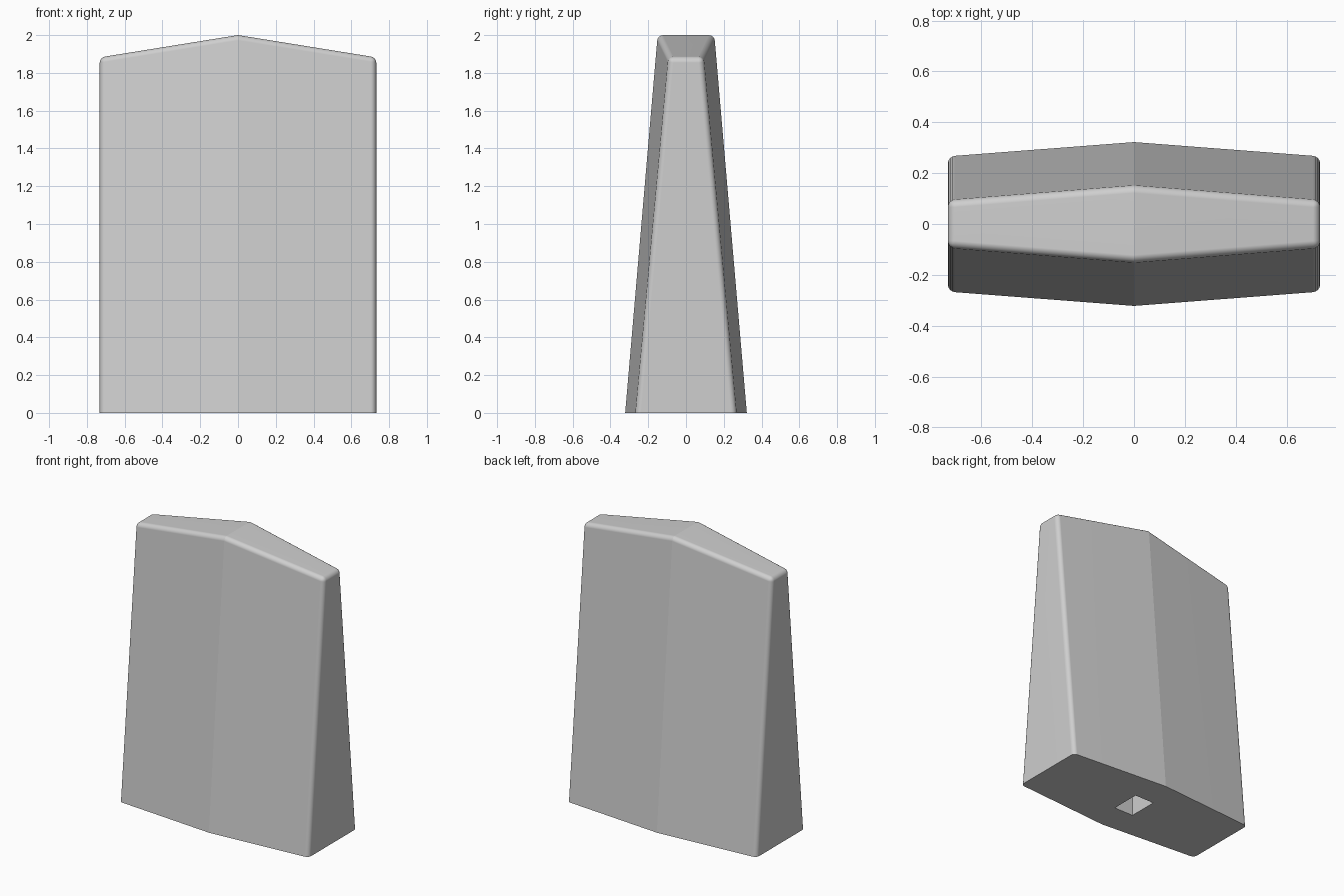
import bpy
import bmesh

if "Cube" in bpy.data.objects:
    bpy.data.objects.remove(bpy.data.objects["Cube"], do_unlink=True)

grey = bpy.data.materials.new("plain_grey")
grey.use_nodes = True
colour = (0.62, 0.62, 0.62, 1)
grey.diffuse_color = colour
grey.node_tree.nodes["Principled BSDF"].inputs["Base Color"].default_value = colour


def make_object(name, bm):
    bmesh.ops.recalc_face_normals(bm, faces=bm.faces)
    mesh = bpy.data.meshes.new(name)
    bm.to_mesh(mesh)
    bm.free()
    mesh.materials.append(grey)
    obj = bpy.data.objects.new(name, mesh)
    bpy.context.collection.objects.link(obj)
    return obj


# Tapered six-sided body with a peaked top
HALF_W = 0.732


def ring(bm, side_y, side_z, mid_y, mid_z):
    points = [(HALF_W, -side_y, side_z), (HALF_W, side_y, side_z), (0, mid_y, mid_z),
              (-HALF_W, side_y, side_z), (-HALF_W, -side_y, side_z), (0, -mid_y, mid_z)]
    return [bm.verts.new(p) for p in points]


bm = bmesh.new()
base = ring(bm, 0.266, 0, 0.322, 0)
top = ring(bm, 0.092, 1.882, 0.15, 2)
bm.faces.new(base)
for i in range(6):
    j = (i + 1) % 6
    bm.faces.new((base[i], base[j], top[j], top[i]))
bm.faces.new((top[0], top[1], top[2], top[5]))
bm.faces.new((top[2], top[3], top[4], top[5]))

# Rounded corners and top rim; the centre ridge and the base stay crisp
soft = [e for e in bm.edges
        if any(v.co.z > 1 for v in e.verts) and any(abs(v.co.x) > 0.1 for v in e.verts)]
bmesh.ops.bevel(bm, geom=soft, offset=0.028, segments=4, profile=0.5, affect='EDGES')
body = make_object("body", bm)

# Rectangular socket in the underside
bm = bmesh.new()
bmesh.ops.create_cube(bm, size=1)
bmesh.ops.scale(bm, vec=(0.15, 0.21, 1.0), verts=bm.verts)
cutter = make_object("socket_cutter", bm)
cutter.hide_render = True

cut = body.modifiers.new("socket", 'BOOLEAN')
cut.operation = 'DIFFERENCE'
cut.solver = 'EXACT'
cut.object = cutter
bpy.context.view_layer.objects.active = body
body.select_set(True)
bpy.ops.object.modifier_apply(modifier=cut.name)
bpy.data.objects.remove(cutter, do_unlink=True)

# Smooth shading, with creases along the ridge, base rim and socket
bm = bmesh.new()
bm.from_mesh(body.data)
for face in bm.faces:
    face.smooth = True
for edge in bm.edges:
    on_ridge = all(abs(v.co.x) < 0.001 for v in edge.verts)
    sharp_angle = edge.calc_face_angle(0) > 0.6
    edge.smooth = not (on_ridge or sharp_angle)
bm.to_mesh(body.data)
bm.free()
weighted = body.modifiers.new("flat_faces", 'WEIGHTED_NORMAL')
weighted.keep_sharp = True
